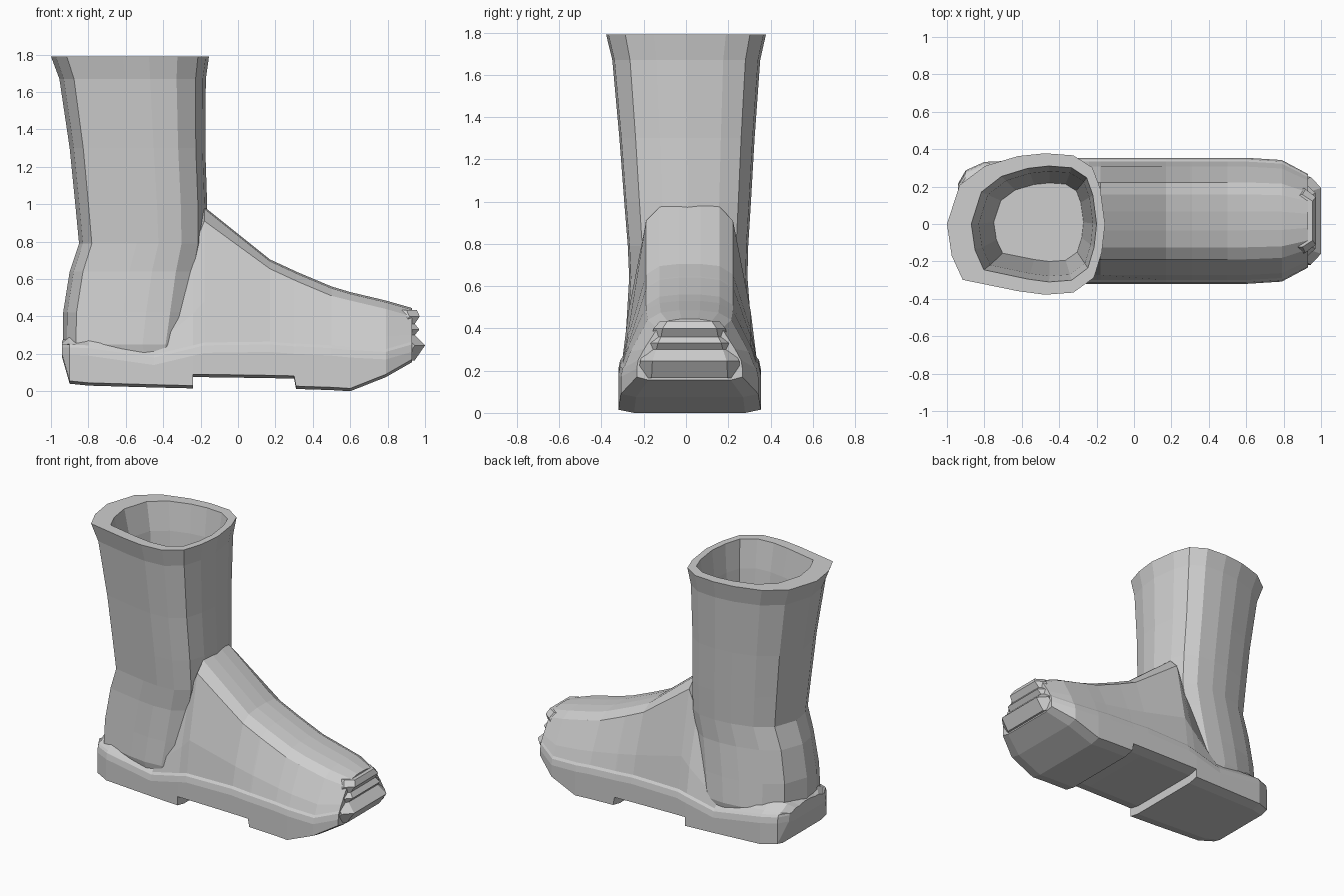
import bpy
import bmesh

cube = bpy.data.objects.get("Cube")
if cube:
    bpy.data.objects.remove(cube, do_unlink=True)

# One plain grey for the whole boot
grey = bpy.data.materials.new("plain grey")
grey.use_nodes = True
grey.diffuse_color = (0.62, 0.62, 0.62, 1)
grey.node_tree.nodes["Principled BSDF"].inputs["Base Color"].default_value = grey.diffuse_color


def loft(name, rings):
    """Skin a series of closed rings with equal point counts and cap both ends."""
    bm = bmesh.new()
    loops = [[bm.verts.new(point) for point in ring] for ring in rings]
    count = len(loops[0])
    for lower, upper in zip(loops, loops[1:]):
        for i in range(count):
            j = (i + 1) % count
            bm.faces.new((lower[i], lower[j], upper[j], upper[i]))
    bm.faces.new(loops[0][::-1])
    bm.faces.new(loops[-1])
    bmesh.ops.remove_doubles(bm, verts=bm.verts, dist=0.0005)
    bmesh.ops.recalc_face_normals(bm, faces=bm.faces)
    mesh = bpy.data.meshes.new(name)
    bm.to_mesh(mesh)
    bm.free()
    mesh.materials.append(grey)
    obj = bpy.data.objects.new(name, mesh)
    bpy.context.collection.objects.link(obj)
    return obj


def centre_y(z):
    """The boot leans slightly sideways towards its sole."""
    return 0.017 * (1 - z / 1.8)


# Leg outline: fraction from back to front, fraction of half width
OUTLINE = [
    (0, 0), (0.03, -0.45), (0.1, -0.79), (0.45, -0.95), (0.62, -1),
    (0.8, -0.97), (0.93, -0.76), (0.98, -0.4), (1, 0), (0.97, 0.5),
    (0.92, 0.8), (0.8, 0.97), (0.62, 1), (0.45, 0.96), (0.24, 0.82),
    (0.08, 0.55),
]


def leg_ring(z, back, front, half):
    return [(back + u * (front - back), centre_y(z) + v * half, z)
            for u, v in OUTLINE]


# Shaft: heel upwards to the flared rim, then down inside to the cavity floor
shaft_levels = [
    (0.2, -0.9, -0.26, 0.3),
    (0.25, -0.935, -0.25, 0.31),
    (0.42, -0.935, -0.22, 0.295),
    (0.64, -0.9, -0.19, 0.28),
    (0.79, -0.85, -0.165, 0.285),
    (1, -0.87, -0.165, 0.3),
    (1.3, -0.9, -0.175, 0.32),
    (1.67, -0.955, -0.172, 0.35),
    (1.79, -1, -0.155, 0.378),
    (1.79, -0.87, -0.2, 0.31),
    (1.6, -0.83, -0.22, 0.28),
    (0.78, -0.75, -0.27, 0.21),
]
loft("boot_shaft", [leg_ring(*level) for level in shaft_levels])


def foot_section(x, width, bottom, welt, edge, top):
    """Cross-section: sole, welt ridge, sloping flank and raised upper band."""
    flank = welt + 0.35 * (edge - welt)
    half = [
        (0.78 * width, bottom),
        (width, bottom + min(0.015, welt - bottom)),
        (width, welt - 0.04),
        (0.975 * width, welt),
        (0.94 * width, welt + 0.015),
        (0.86 * width, flank),
        (0.61 * width, edge),
        (0.42 * width, top - 0.01),
        (0.15 * width, top),
    ]
    outline = half + [(-y, z) for y, z in reversed(half)]
    return [(x, 0.017 + y, z) for y, z in outline]


# Foot: heel block, instep notch, forefoot and sloping toe
foot_sections = [
    (-0.94, 0.2, 0.18, 0.235, 0.26, 0.27),
    (-0.9, 0.27, 0.04, 0.235, 0.29, 0.3),
    (-0.8, 0.315, 0.03, 0.23, 0.32, 0.33),
    (-0.45, 0.33, 0.02, 0.18, 0.36, 0.4),
    (-0.24, 0.337, 0.015, 0.23, 0.76, 0.81),
    (-0.24, 0.337, 0.075, 0.23, 0.76, 0.81),
    (-0.18, 0.337, 0.075, 0.245, 0.91, 0.985),
    (0.17, 0.337, 0.07, 0.25, 0.655, 0.705),
    (0.3, 0.337, 0.067, 0.24, 0.595, 0.645),
    (0.31, 0.337, 0.012, 0.24, 0.59, 0.64),
    (0.5, 0.337, 0.006, 0.23, 0.51, 0.56),
    (0.6, 0.337, 0, 0.22, 0.485, 0.53),
    (0.79, 0.325, 0.075, 0.21, 0.44, 0.485),
    (0.93, 0.25, 0.155, 0.25, 0.4, 0.445),
]
loft("boot_foot", [foot_section(*section) for section in foot_sections])


def toe_ring(z, tip, half):
    side = [(0.75, 0.13), (tip - 0.055, half), (tip, 0.75 * half)]
    outline = side + [(x, -y) for x, y in reversed(side)]
    return [(x, 0.017 + y, z) for x, y in outline]


# Grooved toe cap
toe_levels = [
    (0.165, 0.945, 0.24),
    (0.245, 1, 0.235),
    (0.3, 0.945, 0.21),
    (0.33, 0.97, 0.2),
    (0.36, 0.945, 0.18),
    (0.4, 0.972, 0.17),
    (0.435, 0.955, 0.14),
]
loft("toe_cap", [toe_ring(*level) for level in toe_levels])
